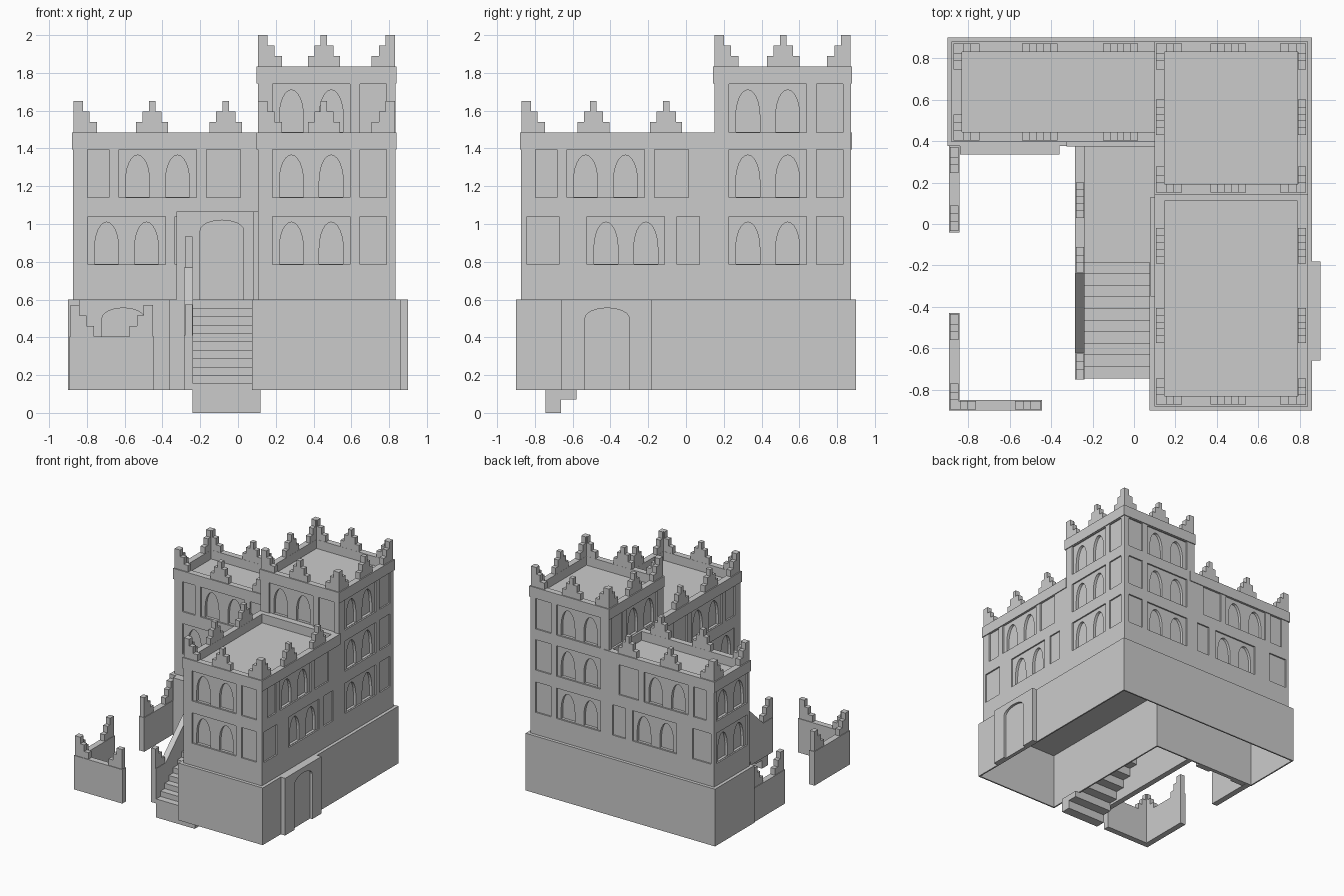
import bpy, bmesh, math

cube = bpy.data.objects.get("Cube")
if cube:
    bpy.data.objects.remove(cube, do_unlink=True)

stone = bpy.data.materials.new("grey_stone")
stone.use_nodes = True
GREY = (0.6, 0.6, 0.6, 1)
stone.diffuse_color = GREY
stone.node_tree.nodes["Principled BSDF"].inputs["Base Color"].default_value = GREY


def prism(bm, axis, pts, a, b):
    """Extrude a flat outline along an axis from a to b."""
    place = {"x": lambda u, v, w: (w, u, v),
             "y": lambda u, v, w: (u, w, v),
             "z": lambda u, v, w: (u, v, w)}[axis]
    low = [bm.verts.new(place(u, v, a)) for u, v in pts]
    top = [bm.verts.new(place(u, v, b)) for u, v in pts]
    bm.faces.new(low[::-1])
    bm.faces.new(top)
    for i in range(len(pts)):
        j = (i + 1) % len(pts)
        bm.faces.new((low[i], low[j], top[j], top[i]))


def rect(u0, u1, v0, v1):
    return [(u0, v0), (u1, v0), (u1, v1), (u0, v1)]


def box(bm, x0, x1, y0, y1, z0, z1):
    prism(bm, "z", rect(x0, x1, y0, y1), z0, z1)


def arch(u0, u1, v0, spring, rise, n=12):
    c, r = (u0 + u1) / 2, (u1 - u0) / 2
    curve = [(c + r * math.cos(math.pi * i / n), spring + rise * math.sin(math.pi * i / n))
             for i in range(n + 1)]
    return [(u0, v0), (u1, v0)] + curve


def finish(name, bm):
    bmesh.ops.recalc_face_normals(bm, faces=bm.faces[:])
    mesh = bpy.data.meshes.new(name)
    bm.to_mesh(mesh)
    bm.free()
    mesh.materials.append(stone)
    obj = bpy.data.objects.new(name, mesh)
    bpy.context.scene.collection.objects.link(obj)
    return obj


def carve(obj, bm):
    cutter = finish("cutter", bm)
    cutter.hide_render = True
    mod = obj.modifiers.new("carve", "BOOLEAN")
    mod.operation, mod.solver, mod.object = "DIFFERENCE", "EXACT", cutter
    bpy.context.view_layer.objects.active = obj
    bpy.ops.object.modifier_apply(modifier=mod.name)
    bpy.data.objects.remove(cutter, do_unlink=True)


# Wall layouts: start of the twin-arch bay, then blank bays; pilasters stand between
BAY = .41
SHORT = (.078, [(.54, .68)])
LONG_LOW = (.35, [(.03, .2), (.825, .945)])
LONG_TOP = (.242, [(.075, .19), (.705, .885)])
END = (.032, [])
FLOORS = (.785, 1.14, 1.485)


def facade(shallow, deep, axis, plane, out, start, layout, z):
    """Add cutters for one storey of one wall; out is the wall's outward sign."""
    first, blanks = layout
    for a, b in blanks + [(first, first + BAY)]:
        prism(shallow, axis, rect(start + a, start + b, z, z + .255), plane - out * .012, plane + out * .03)
    for offset in (.036, .247):
        a = start + first + offset
        prism(deep, axis, arch(a, a + .127, z + .003, z + .085, .14),
              plane - out * .035, plane + out * .03)


def body(name, bounds, walls):
    bm = bmesh.new()
    box(bm, *bounds)
    obj = finish(name, bm)
    shallow, deep = bmesh.new(), bmesh.new()
    for axis, plane, out, start, layouts in walls:
        for layout, z in zip(layouts, FLOORS):
            if layout:
                facade(shallow, deep, axis, plane, out, start, layout, z)
    carve(obj, shallow)
    carve(obj, deep)


# Upper storeys
body("back_wing", (-.873, .11, .402, .873, .6, 1.41),
     [("y", .402, -1, -.873, (SHORT, LONG_TOP)), ("y", .873, 1, -.873, (LONG_LOW, LONG_TOP)),
      ("x", -.873, -1, .402, (END, END))])
body("front_block", (.105, .833, -.873, .16, .6, 1.41),
     [("y", -.873, -1, .105, (SHORT, SHORT)), ("x", .833, 1, -.873, (LONG_LOW, LONG_TOP)),
      ("x", .105, -1, -.873, (SHORT, LONG_TOP))])
body("tower", (.105, .833, .15, .873, .6, 1.76),
     [("y", .15, -1, .105, (None, None, SHORT)), ("y", .873, 1, .105, (SHORT,) * 3),
      ("x", .833, 1, .15, (SHORT,) * 3), ("x", .105, -1, .15, (None, None, SHORT))])


# Parapets and stepped battlements
def stairs_down(u, d, z, widths=(.05, .085, .125)):
    pts, h = [], .165
    for w in widths:
        pts += [(u + d * w, z + h), (u + d * w, z + h - .055)]
        h -= .055
    return pts


def half_merlon(bm, axis, a, b, u, d, z):
    prism(bm, axis, [(u, z), (u, z + .165)] + stairs_down(u, d, z), a, b)


def merlon(bm, axis, a, b, u, z):
    widths = (.017, .051, .085)
    left = stairs_down(u, -1, z, widths)[::-1]
    prism(bm, axis, left + stairs_down(u, 1, z, widths), a, b)


def battlement(name, x0, x1, y0, y1, z, runs):
    """Parapet ring, plus merlons along runs of (axis, outer plane, inward sign, middles, ends)."""
    t, low = .05, z - .09
    bm = bmesh.new()
    for y in (y0, y1 - t):
        box(bm, x0, x1, y, y + t, low, z)
    for x in (x0, x1 - t):
        box(bm, x, x + t, y0 + t, y1 - t, low, z)
    for axis, plane, inward, middles, ends in runs:
        a, b = plane + inward * .009, plane + inward * .049
        for u in middles:
            merlon(bm, axis, a, b, u, z)
        for u, d in ends:
            half_merlon(bm, axis, a, b, u, d, z)
    finish(name, bm)


wing_mids, wing_ends = (-.455, -.065), [(-.871, 1)]
battlement("wing_battlement", -.88, .15, .395, .88, 1.485,
           [("y", .395, 1, wing_mids, wing_ends), ("y", .88, -1, wing_mids, wing_ends),
            ("x", -.88, 1, (), [(.404, 1), (.871, -1)])])
side_mids, side_ends = (-.49, -.105), [(-.871, 1)]
x_ends = [(.107, 1), (.831, -1)]
battlement("block_battlement", .098, .84, -.88, .16, 1.485,
           [("y", -.88, 1, (.455,), x_ends),
            ("x", .098, 1, side_mids, side_ends), ("x", .84, -1, side_mids, side_ends)])
y_ends = [(.152, 1), (.871, -1)]
battlement("tower_battlement", .098, .84, .143, .88, 1.835,
           [("y", .143, 1, (.455,), x_ends), ("y", .88, -1, (.455,), x_ends),
            ("x", .098, 1, (.515,), y_ends), ("x", .84, -1, (.515,), y_ends)])


# Hollow plinth, open underneath
def ell(inset, z0, z1):
    bm = bmesh.new()
    i = inset
    prism(bm, "z", [(-.9 + i, .376 + i), (.075 + i, .376 + i), (.075 + i, -.9 + i),
                    (.86 - i, -.9 + i), (.86 - i, .9 - i), (-.9 + i, .9 - i)], z0, z1)
    return bm


plinth = finish("plinth", ell(0, .12, .6))
carve(plinth, ell(.012, .05, .59))


# Projecting doorways
def doorway(name, axis, a, b, u0, u1, z0, z1, d0, d1, spring, out):
    bm = bmesh.new()
    prism(bm, axis, rect(u0, u1, z0, z1), a, b)
    obj = finish(name, bm)
    bm = bmesh.new()
    face = b if out > 0 else a
    prism(bm, axis, arch(d0, d1, z0 - .01, spring, .055), face - out * .02, face + out * .03)
    carve(obj, bm)


doorway("side_doorway", "x", .85, .9, -.66, -.18, .12, .6, -.535, -.3, .5, 1)
doorway("cellar_doorway", "y", .335, .387, -.84, -.36, .12, .6, -.72, -.495, .5, -1)
doorway("main_doorway", "y", .375, .42, -.325, .1, .6, 1.065, -.2, .03, .965, -1)
doorway("block_doorway", "x", .08, .12, -.35, .13, .6, 1.065, -.225, .005, .965, -1)

# Outer staircase with fine treads above and broad steps beneath, then the landing
STAIR_Y = -.745
outline = []
for i in range(10):
    y, z = STAIR_Y + .056 * i, .155 + .0445 * i
    outline += [(y, z), (y + .056, z)]
outline += [(-.185, .6), (.378, .6), (.378, .49)]
for i in range(6, -1, -1):
    y, z = STAIR_Y + .0825 * i, .07 * i
    outline += [(y + .0825, z), (y, z)]
bm = bmesh.new()
prism(bm, "x", outline, -.242, .08)
box(bm, .08, .12, STAIR_Y, -.6625, 0, .12)
box(bm, .08, .12, -.6625, -.58, .07, .12)
finish("staircase", bm)

# Stair wall with a sloping rail
bm = bmesh.new()
prism(bm, "x", [(-.75, .12), (.38, .12), (.38, .77), (-.24, .77), (-.62, .41), (-.75, .41)],
      -.285, -.238)
half_merlon(bm, "x", -.281, -.242, -.75, 1, .41)
half_merlon(bm, "x", -.281, -.242, -.235, 1, .77)
merlon(bm, "x", -.281, -.242, .115, .77)
finish("stair_wall", bm)


# Free-standing yard walls with stepped ends
def yard_wall(bm, axis, a, b, u0, u1):
    prism(bm, axis, rect(u0, u1, .12, .405), a, b)
    for u, d in ((u0 + .005, 1), (u1 - .005, -1)):
        half_merlon(bm, axis, a + .005, b - .005, u, d, .405)


bm = bmesh.new()
yard_wall(bm, "x", -.893, -.843, -.9, -.43)
yard_wall(bm, "y", -.9, -.85, -.893, -.445)
finish("corner_yard_wall", bm)
bm = bmesh.new()
yard_wall(bm, "x", -.893, -.843, -.04, .376)
finish("side_yard_wall", bm)
